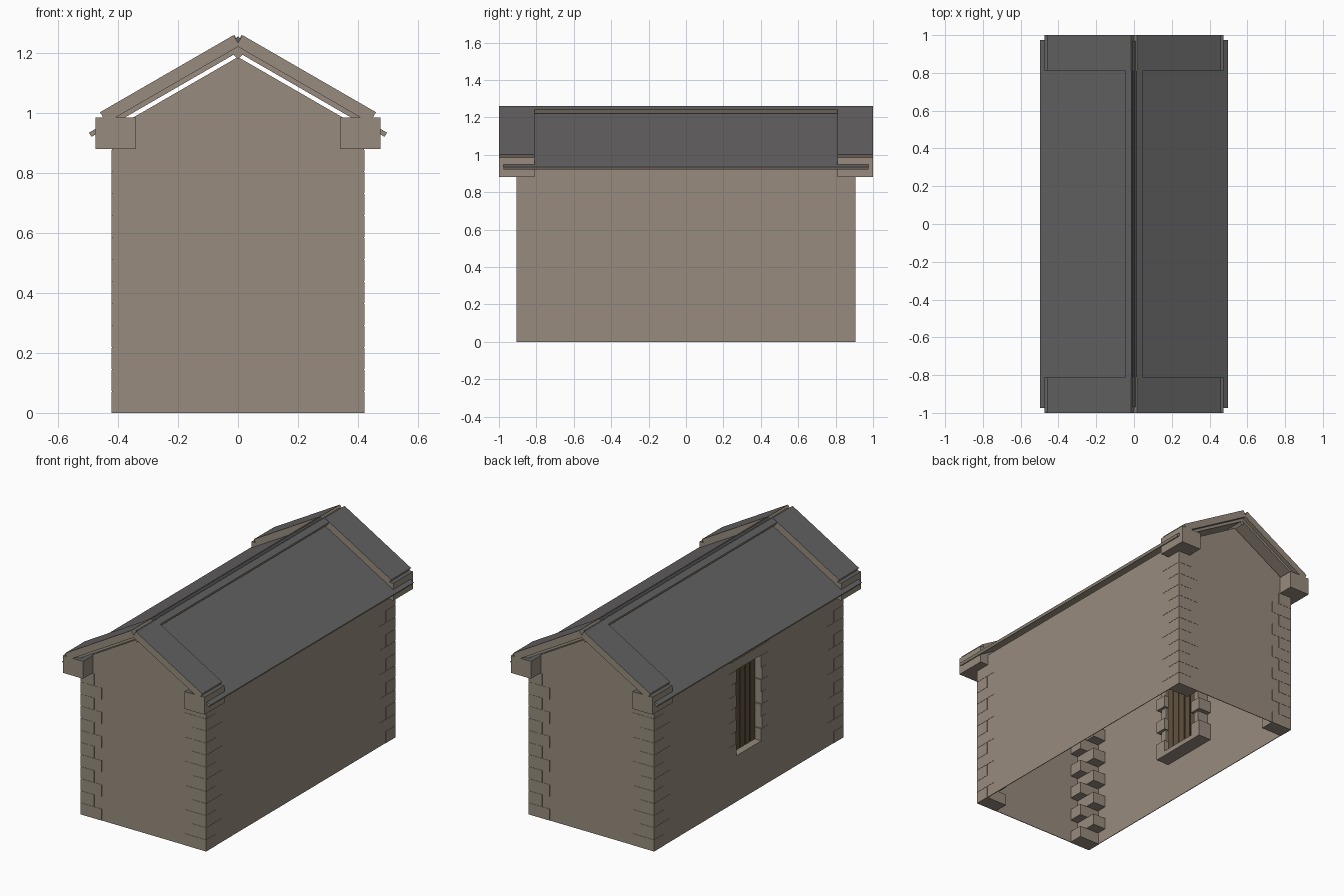
import bpy, bmesh, math

cube = bpy.data.objects.get("Cube")
if cube:
    bpy.data.objects.remove(cube, do_unlink=True)


def material(name, rgb):
    m = bpy.data.materials.new(name)
    m.use_nodes = True
    m.diffuse_color = (*rgb, 1)
    m.node_tree.nodes["Principled BSDF"].inputs["Base Color"].default_value = (*rgb, 1)
    return m


STONE = material("warm stone", (0.31, 0.26, 0.205))
SLATE = material("grey slate", (0.125, 0.12, 0.12))
WOOD = material("dark wood", (0.12, 0.085, 0.05))
TAN = math.tan(math.radians(30))


def finish(name, bm, mats, slate_tops=False):
    bmesh.ops.recalc_face_normals(bm, faces=bm.faces)
    if slate_tops:
        for f in bm.faces:
            f.material_index = 1 if f.normal.z > 0.5 else 0
    me = bpy.data.meshes.new(name)
    bm.to_mesh(me)
    bm.free()
    for m in mats:
        me.materials.append(m)
    ob = bpy.data.objects.new(name, me)
    bpy.context.collection.objects.link(ob)
    return ob


def add_prism(bm, outline, y0, y1):
    """Extrude an x-z outline from y0 to y1."""
    face = bm.faces.new([bm.verts.new((x, y0, z)) for x, z in outline])
    ext = bmesh.ops.extrude_face_region(bm, geom=[face])
    verts = [v for v in ext["geom"] if isinstance(v, bmesh.types.BMVert)]
    bmesh.ops.translate(bm, verts=verts, vec=(0, y1 - y0, 0))


def add_box(bm, x0, x1, y0, y1, z0, z1):
    add_prism(bm, [(x0, z0), (x1, z0), (x1, z1), (x0, z1)], y0, y1)


def add_slab(bm, side, x0, x1, z_top, thick, y0, y1):
    """Sloping slab whose top plane meets x = 0 at z_top, ends cut square."""
    dx, dz = thick * 0.5, thick * math.cos(math.radians(30))
    a, b = (x0, z_top - x0 * TAN), (x1, z_top - x1 * TAN)
    pts = [a, b, (b[0] - dx, b[1] - dz), (a[0] - dx, a[1] - dz)]
    add_prism(bm, [(side * x, z) for x, z in pts], y0, y1)


W, L = 0.42, 0.905          # half width and half length of the walls
T = 0.004                   # wall sheet thickness
APEX = 1.187
EAVE = APEX - W * TAN
WIN_Y, WIN_Z0, WIN_Z1 = 0.125, 0.28, 0.80

# Gable walls
for name, s in (("front_gable_wall", -1), ("back_gable_wall", 1)):
    bm = bmesh.new()
    add_prism(bm, [(-W, 0), (W, 0), (W, EAVE), (0, APEX), (-W, EAVE)], s * L, s * (L - T))
    finish(name, bm, [STONE])

# Left wall is plain, right wall is pierced by the window
bm = bmesh.new()
add_box(bm, W - T, W, -L, L, 0, EAVE)
finish("left_wall", bm, [STONE])

bm = bmesh.new()
for y0, y1, z0, z1 in ((-L, -WIN_Y, 0, EAVE), (WIN_Y, L, 0, EAVE),
                       (-WIN_Y, WIN_Y, 0, WIN_Z0), (-WIN_Y, WIN_Y, WIN_Z1, EAVE)):
    add_box(bm, -W, -W + T, y0, y1, z0, z1)
finish("right_wall", bm, [STONE])

# Corner quoins, alternating long and short on each wall
ROWS, QUOIN_TOP, PROUD = 12, 0.88, 0.0015
pitch = QUOIN_TOP / ROWS
for end, sy in (("front", -1), ("back", 1)):
    for side, sx in (("right", -1), ("left", 1)):
        bm = bmesh.new()
        for i in range(ROWS):
            lx, ly = (0.14, 0.09) if i % 2 == 0 else (0.09, 0.15)
            add_box(bm, sx * (W + PROUD), sx * (W - lx), sy * (L + PROUD), sy * (L - ly),
                    i * pitch, (i + 1) * pitch - 0.003)
        finish(f"{end}_{side}_quoins", bm, [STONE])

# Window jambs of alternating blocks
BLOCKS = 7
step = (WIN_Z1 - WIN_Z0) / BLOCKS
for name, s in (("front", -1), ("back", 1)):
    bm = bmesh.new()
    for i in range(BLOCKS):
        even = i % 2 == 0
        add_box(bm, -W - PROUD, -W + (0.09 if even else 0.075),
                s * (WIN_Y - (0.006 if even else 0)), s * (0.19 if even else 0.165),
                WIN_Z0 + i * step, WIN_Z0 + (i + 1) * step - 0.002)
    finish(f"window_{name}_jamb", bm, [STONE])

# Window lintel and sill
for name, z0, z1 in (("lintel", WIN_Z1, 0.86), ("sill", 0.25, WIN_Z0)):
    bm = bmesh.new()
    add_box(bm, -W - PROUD, -W + 0.09, -0.19, 0.19, z0, z1)
    finish(f"window_{name}", bm, [STONE])

# Wooden shutter: planks over a backing board
bm = bmesh.new()
add_box(bm, -0.372, -0.366, -WIN_Y, WIN_Y, WIN_Z0, WIN_Z1)
PLANKS = 5
pw = 2 * WIN_Y / PLANKS
for i in range(PLANKS):
    y = -WIN_Y + i * pw
    add_box(bm, -0.378, -0.358, y + 0.004, y + pw - 0.004, WIN_Z0, WIN_Z1)
finish("window_shutter", bm, [WOOD])

# Roof slopes and ridge caps
for side, s in (("right", -1), ("left", 1)):
    bm = bmesh.new()
    add_slab(bm, s, 0, 0.497, 1.2215, 0.016, -0.975, 0.975)
    finish(f"{side}_roof_slope", bm, [STONE, SLATE], True)
    bm = bmesh.new()
    add_slab(bm, s, 0.012, 0.045, 1.267, 0.022, -0.81, 0.81)
    finish(f"{side}_ridge_cap", bm, [STONE, SLATE], True)

# Ridge poles set on edge
for name, z, r, mats in (("upper_ridge_pole", 1.243, 0.013, [SLATE]),
                         ("lower_ridge_pole", 1.198, 0.018, [STONE])):
    bm = bmesh.new()
    add_prism(bm, [(0, z - r), (r, z), (0, z + r), (-r, z)], -0.97, 0.97)
    finish(name, bm, mats)

# Gable copings and the kneeler blocks they rest on
for end, sy in (("front", -1), ("back", 1)):
    for side, sx in (("right", -1), ("left", 1)):
        bm = bmesh.new()
        add_slab(bm, sx, 0.015, 0.46, 1.2685, 0.041, sy * 0.81, sy)
        finish(f"{end}_{side}_coping", bm, [STONE, SLATE], True)
        bm = bmesh.new()
        add_box(bm, sx * 0.34, sx * 0.475, sy * 0.81, sy, 0.88, 0.985)
        finish(f"{end}_{side}_kneeler", bm, [STONE, SLATE], True)
